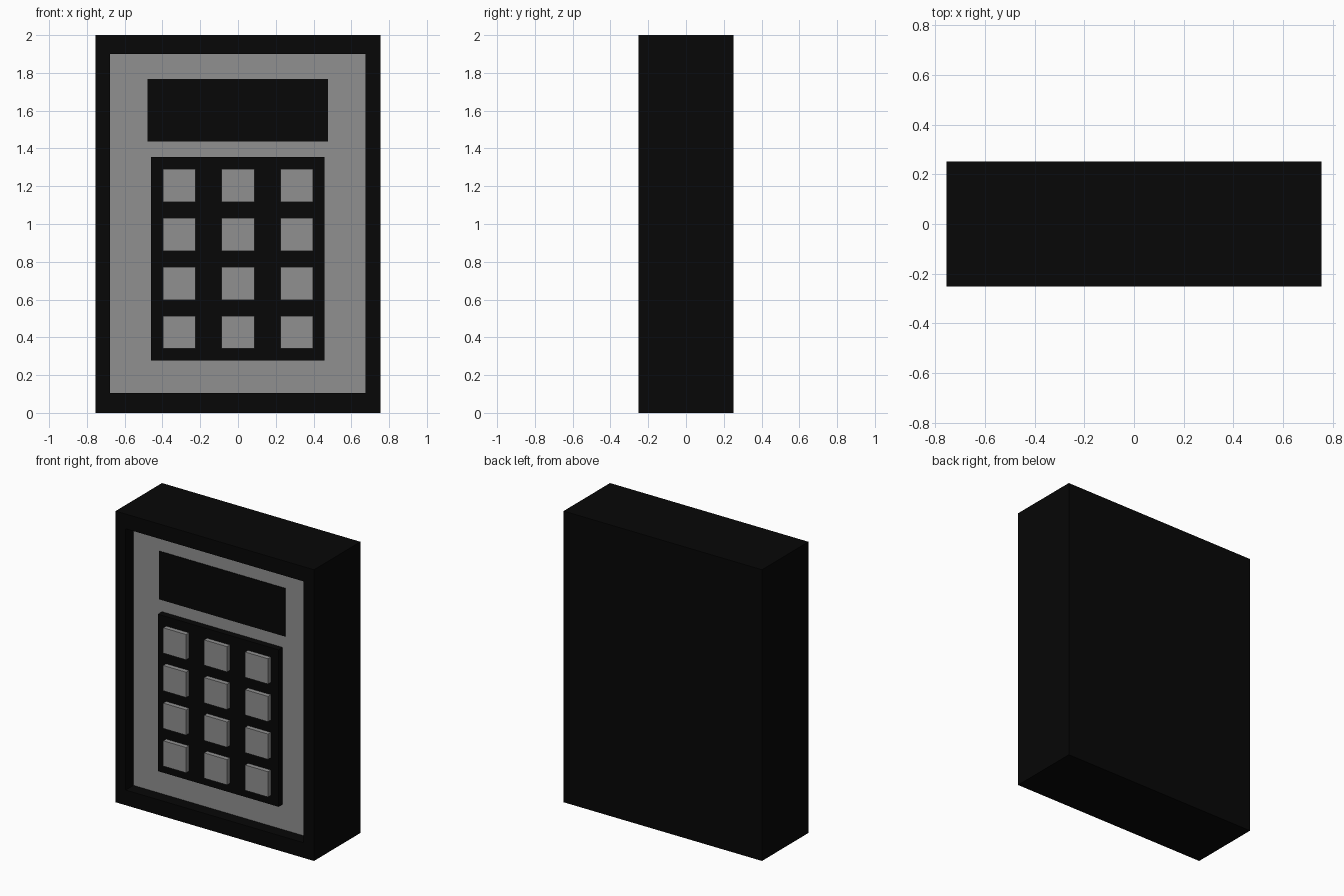
import bpy, bmesh
from mathutils import Vector, Matrix

if "Cube" in bpy.data.objects:
    bpy.data.objects.remove(bpy.data.objects["Cube"])


def material(name, v):
    m = bpy.data.materials.new(name)
    m.diffuse_color = (v, v, v, 1)
    m.use_nodes = True
    m.node_tree.nodes["Principled BSDF"].inputs["Base Color"].default_value = m.diffuse_color
    return m


BLACK = material("black_plastic", 0.002)
GREY = material("grey_plastic", 0.28)


def finish(bm, name, *mats):
    me = bpy.data.meshes.new(name)
    bm.to_mesh(me)
    bm.free()
    ob = bpy.data.objects.new(name, me)
    for m in mats:
        me.materials.append(m)
    bpy.context.collection.objects.link(ob)
    return ob


def box_bm(x, y, z):
    """Box from (min, max) ranges."""
    bm = bmesh.new()
    size = [r[1] - r[0] for r in (x, y, z)]
    mid = Vector([(r[0] + r[1]) / 2 for r in (x, y, z)])
    bmesh.ops.create_cube(bm, size=1, matrix=Matrix.Translation(mid) @ Matrix.Diagonal((*size, 1)))
    return bm


FLOOR = -0.167   # depth of the recessed front panel
PLATE = -0.212   # front of the keypad plate

# Case with a recessed grey front panel
bm = box_bm((-0.754, 0.754), (-0.252, 0.252), (0, 2))
bm.normal_update()
front = min(bm.faces, key=lambda f: f.calc_center_median().y)
bmesh.ops.inset_region(bm, faces=[front], thickness=0.05)
for v in front.verts:
    v.co.x = 0.675 if v.co.x > 0 else -0.677
    v.co.z = 1.899 if v.co.z > 1 else 0.104
panel = bmesh.ops.extrude_discrete_faces(bm, faces=[front])["faces"][0]
for v in panel.verts:
    v.co.y = FLOOR
panel.material_index = 1
bmesh.ops.recalc_face_normals(bm, faces=bm.faces)
finish(bm, "case", BLACK, GREY)

# Display, nearly flush with the panel
finish(box_bm((-0.479, 0.477), (FLOOR - 0.004, FLOOR + 0.03), (1.436, 1.767)), "display", BLACK)

# Raised keypad plate
finish(box_bm((-0.461, 0.457), (PLATE, FLOOR + 0.01), (0.277, 1.355)), "keypad_plate", BLACK)

# Keys: four rows of three
for row in range(4):
    for col in range(3):
        x = (col - 1) * 0.311
        z = 0.427 + row * 0.2587
        finish(box_bm((x - 0.087, x + 0.087), (-0.243, PLATE + 0.01), (z - 0.087, z + 0.087)),
               f"key_{row + 1}_{col + 1}", GREY)
